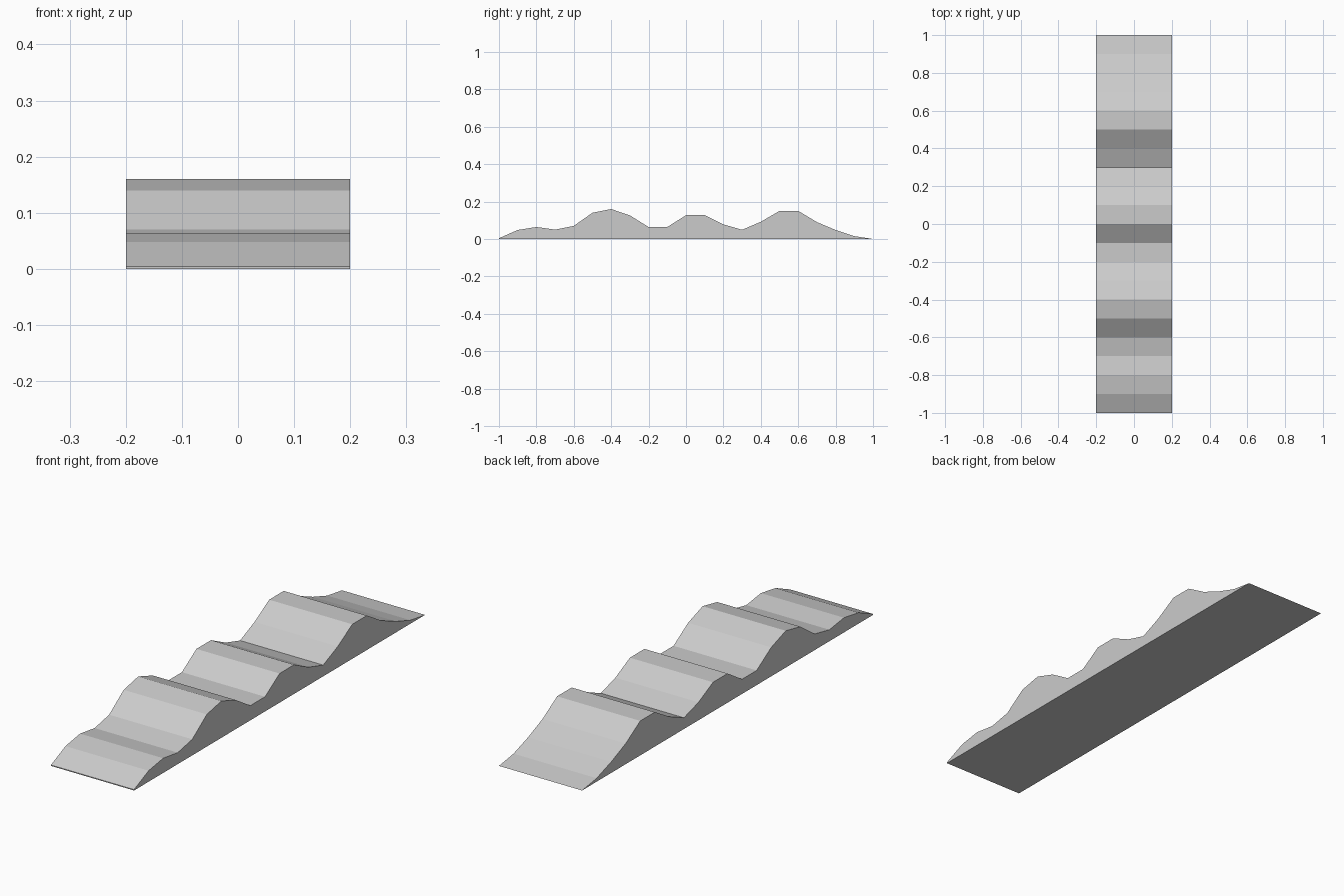
import bpy
import bmesh

cube = bpy.data.objects.get("Cube")
if cube:
    bpy.data.objects.remove(cube, do_unlink=True)

# Plain grey surface
grey = bpy.data.materials.new("light_grey")
grey.use_nodes = True
colour = (0.6, 0.6, 0.6, 1)
grey.diffuse_color = colour
grey.node_tree.nodes["Principled BSDF"].inputs["Base Color"].default_value = colour

# Ridge heights, evenly spaced from front to back
WIDTH, LENGTH = 0.4, 2.0
heights = [0.004, 0.048, 0.064, 0.05, 0.07, 0.14, 0.16, 0.126, 0.064, 0.064,
           0.127, 0.127, 0.078, 0.049, 0.092, 0.15, 0.15, 0.09, 0.048, 0.015]
step = LENGTH / len(heights)
profile = [(-LENGTH / 2 + i * step, h) for i, h in enumerate(heights)]
profile += [(LENGTH / 2, 0), (-LENGTH / 2, 0)]

# Wavy track: side profile extruded across the width
bm = bmesh.new()
side = bm.faces.new([bm.verts.new((-WIDTH / 2, y, z)) for y, z in profile])
result = bmesh.ops.extrude_face_region(bm, geom=[side], use_keep_orig=True)
moved = [v for v in result["geom"] if isinstance(v, bmesh.types.BMVert)]
bmesh.ops.translate(bm, verts=moved, vec=(WIDTH, 0, 0))
bmesh.ops.recalc_face_normals(bm, faces=bm.faces)

mesh = bpy.data.meshes.new("wavy_track")
bm.to_mesh(mesh)
bm.free()
mesh.materials.append(grey)
track = bpy.data.objects.new("wavy_track", mesh)
bpy.context.collection.objects.link(track)
